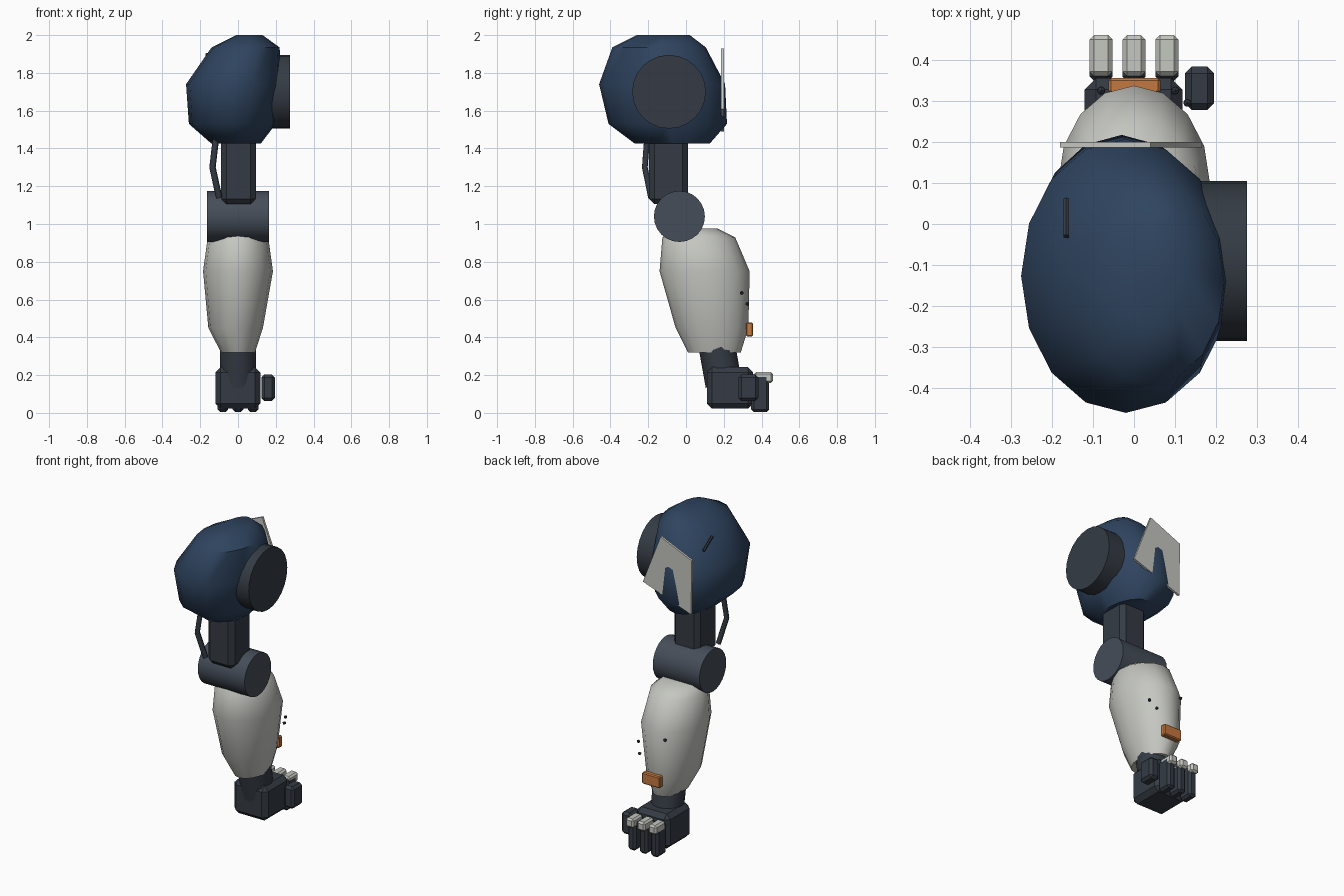
import bpy, bmesh
from math import pi, sin, cos, radians
from mathutils import Vector

if "Cube" in bpy.data.objects:
    bpy.data.objects.remove(bpy.data.objects["Cube"])


def material(name, rgb):
    m = bpy.data.materials.new(name)
    m.diffuse_color = (*rgb, 1)
    m.use_nodes = True
    m.node_tree.nodes["Principled BSDF"].inputs["Base Color"].default_value = m.diffuse_color
    return m


NAVY = material("navy", (0.028, 0.058, 0.115))
DARK = material("dark_metal", (0.035, 0.044, 0.058))
STEEL = material("steel", (0.06, 0.075, 0.1))
CREAM = material("cream", (0.56, 0.57, 0.53))
ORANGE = material("orange", (0.55, 0.19, 0.05))


def finish(name, bm, mat, smooth=None):
    bmesh.ops.recalc_face_normals(bm, faces=bm.faces)
    me = bpy.data.meshes.new(name)
    bm.to_mesh(me)
    bm.free()
    me.materials.append(mat)
    ob = bpy.data.objects.new(name, me)
    bpy.context.collection.objects.link(ob)
    if smooth:
        bpy.ops.object.select_all(action='DESELECT')
        ob.select_set(True)
        bpy.context.view_layer.objects.active = ob
        bpy.ops.object.shade_smooth_by_angle(angle=radians(smooth))
    return ob


def loft(name, rings, n, mat, smooth=None):
    """Stack of ellipses given as (z, x_min, x_max, y_min, y_max)."""
    bm = bmesh.new()
    loops = []
    for z, x0, x1, y0, y1 in rings:
        loops.append([bm.verts.new(((x0 + x1) / 2 + (x1 - x0) / 2 * cos(2 * pi * i / n),
                                    (y0 + y1) / 2 + (y1 - y0) / 2 * sin(2 * pi * i / n), z))
                      for i in range(n)])
    for a, b in zip(loops, loops[1:]):
        for i in range(n):
            j = (i + 1) % n
            bm.faces.new((a[i], a[j], b[j], b[i]))
    bm.faces.new(loops[0])
    bm.faces.new(loops[-1])
    return finish(name, bm, mat, smooth)


def box(name, lo, hi, mat, bevel=0.0):
    bm = bmesh.new()
    bmesh.ops.create_cube(bm, size=1)
    for v in bm.verts:
        v.co = Vector([(l + h) / 2 + c * (h - l) for l, h, c in zip(lo, hi, v.co)])
    if bevel:
        bmesh.ops.bevel(bm, geom=bm.edges[:], offset=bevel, segments=1, affect='EDGES')
    return finish(name, bm, mat)


def rod(name, p, q, r, n, mat, smooth=35):
    """Cylinder between two points."""
    p, q = Vector(p), Vector(q)
    bm = bmesh.new()
    bmesh.ops.create_cone(bm, cap_ends=True, segments=n, radius1=r, radius2=r, depth=(q - p).length)
    rot = Vector((0, 0, 1)).rotation_difference(q - p)
    for v in bm.verts:
        v.co = rot @ v.co + (p + q) / 2
    return finish(name, bm, mat, smooth)


# Shoulder armour and its joint disc
loft("shoulder_shell", [(1.425, -0.14, 0.12, -0.27, 0.125),
                        (1.53, -0.26, 0.20, -0.41, 0.217),
                        (1.74, -0.275, 0.235, -0.46, 0.207),
                        (1.935, -0.14, 0.22, -0.39, 0.105),
                        (2.0, -0.01, 0.13, -0.26, 0.02)], 16, NAVY, 50)
rod("shoulder_disc", (0.08, -0.09, 1.70), (0.275, -0.09, 1.70), 0.195, 24, DARK)
rod("shoulder_slit", (-0.165, 0.06, 1.84), (-0.165, -0.03, 1.90), 0.008, 6, DARK)

# Thin four-cornered plate that the shoulder bulges through
bm = bmesh.new()
f = bm.faces.new([bm.verts.new((x, 0.186, z)) for x, z in
                  ((0.04, 1.93), (-0.18, 1.835), (-0.175, 1.49), (0.165, 1.61))])
ext = bmesh.ops.extrude_face_region(bm, geom=[f])["geom"]
bmesh.ops.translate(bm, vec=(0, 0.014, 0),
                    verts=[g for g in ext if isinstance(g, bmesh.types.BMVert)])
finish("shoulder_plate", bm, CREAM)

# Upper arm, hose and elbow
box("upper_arm", (-0.09, -0.195, 1.105), (0.095, 0.01, 1.48), DARK, 0.028)
cu = bpy.data.curves.new("arm_hose", 'CURVE')
cu.dimensions = '3D'
cu.bevel_depth = 0.017
cu.bevel_resolution = 1
cu.use_fill_caps = True
sp = cu.splines.new('POLY')
path = [(-0.115, -0.205, 1.47), (-0.135, -0.218, 1.30), (-0.10, -0.185, 1.14)]
sp.points.add(len(path) - 1)
for pt, co in zip(sp.points, path):
    pt.co = (*co, 1)
cu.materials.append(DARK)
bpy.context.collection.objects.link(bpy.data.objects.new("arm_hose", cu))
rod("elbow", (-0.165, -0.035, 1.04), (0.165, -0.035, 1.04), 0.135, 24, STEEL)

# Forearm shell with badge and bolts
loft("forearm_shell", [(0.32, -0.09, 0.09, 0.01, 0.29),
                       (0.45, -0.157, 0.132, -0.055, 0.33),
                       (0.75, -0.185, 0.185, -0.14, 0.337),
                       (0.93, -0.16, 0.16, -0.125, 0.26),
                       (0.975, -0.11, 0.11, -0.08, 0.17)], 16, CREAM, 50)
box("orange_marker", (-0.062, 0.318, 0.405), (0.065, 0.355, 0.478), ORANGE, 0.006)
for i, c in enumerate([(0.10, 0.325, 0.577), (-0.08, 0.325, 0.71), (0.13, 0.295, 0.635)]):
    bm = bmesh.new()
    bmesh.ops.create_icosphere(bm, subdivisions=1, radius=0.011)
    bmesh.ops.translate(bm, vec=c, verts=bm.verts)
    finish(f"forearm_bolt_{i}", bm, DARK, 40)

# Wrist and hand
rod("wrist", (0, 0.165, 0.345), (0, 0.2, 0.15), 0.097, 14, DARK)
box("palm", (-0.12, 0.11, 0.022), (0.118, 0.355, 0.242), DARK, 0.028)
for i in range(3):
    x = 0.08 * (i - 1)
    box(f"finger_{i}", (x - 0.028, 0.345, 0.004), (x + 0.028, 0.44, 0.205), DARK, 0.014)
    box(f"fingertip_{i}", (x - 0.028, 0.36, 0.158), (x + 0.028, 0.46, 0.216), CREAM, 0.011)
box("thumb", (0.124, 0.278, 0.062), (0.195, 0.383, 0.203), DARK, 0.016)
